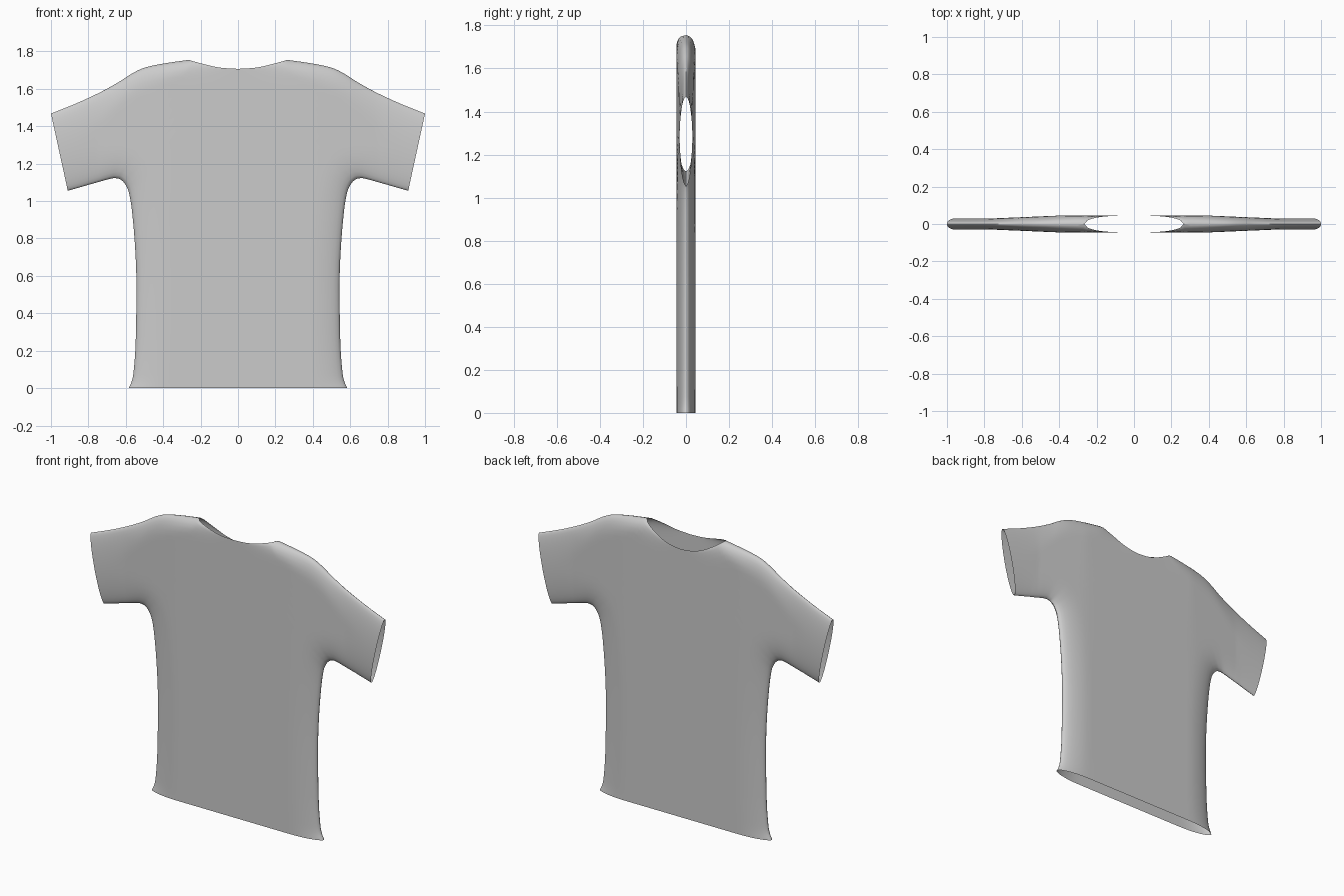
import bpy, bmesh, math
from mathutils import Vector

if "Cube" in bpy.data.objects:
    bpy.data.objects.remove(bpy.data.objects["Cube"])

STEPS = 4      # spline samples per control segment
ACROSS = 20    # samples from upper rail to lower rail


def spline(pts, k=STEPS):
    """Catmull-Rom curve through 2D points."""
    p = [Vector(q) for q in pts]
    p = [2 * p[0] - p[1]] + p + [2 * p[-1] - p[-2]]
    out = []
    for i in range(1, len(p) - 2):
        a, b, c, d = p[i - 1:i + 3]
        for j in range(k):
            t = j / k
            out.append(0.5 * (2 * b + (c - a) * t + (2 * a - 5 * b + 4 * c - d) * t ** 2
                              + (3 * b - a - 3 * c + d) * t ** 3))
    return out + [p[-2]]


def ramp(x, x0, x1, v0, v1):
    t = min(1, max(0, (x - x0) / (x1 - x0)))
    return v0 + (v1 - v0) * t


def rounded(dist, r):
    """Quarter-ellipse edge: 0 at the edge, 1 past distance r."""
    q = 1 - min(1, dist / r)
    return math.sqrt(max(0, 1 - q * q))


NECK = 0.265
# Upper rail: centre line, then neck rim, then shoulder and sleeve top
centre = [(0, 0), (0, .04), (0, .1), (0, .25), (0, .55), (0, .85), (0, 1.2), (0, 1.5), (0, 1.707)]
neck = [(0, 1.707), (.1, 1.714), (.2, 1.737), (NECK, 1.755)]
shoulder = [(NECK, 1.755), (.4, 1.735), (.5, 1.713), (.57, 1.68), (.64, 1.635),
            (.74, 1.58), (.87, 1.52), (1, 1.468)]
# Lower rail: side seam, underarm, sleeve underside
side = [(.585, 0), (.567, .04), (.557, .1), (.547, .25), (.543, .55), (.55, .75), (.566, .94),
        (.582, 1.04), (.60, 1.085), (.615, 1.105), (.632, 1.118), (.65, 1.122), (.67, 1.122),
        (.70, 1.115), (.735, 1.105), (.77, 1.095), (.80, 1.087), (.84, 1.075),
        (.91, 1.055), (1, 1.028)]

upper = spline(centre) + spline(neck)[1:] + spline(shoulder)[1:]
lower = spline(side)
n_centre = len(spline(centre))

bm = bmesh.new()
rows = []
for i, (u, l) in enumerate(zip(upper, lower)):
    # openness of the upper rail: 1 on the centre line, 0 past the neck
    q = min(1, u.x / NECK)
    openness = 1 if i < n_centre else math.sqrt(max(0, 1 - q ** 3))
    dip = 0.033 * (1 - q * q)             # back neckline sits lower
    row = []
    for sign in (-1, 1):
        top = Vector((u.x, u.y * (1 - dip) if sign > 0 else u.y))
        length = (l - top).length
        half = length / 2
        r_up = min(half, ramp(u.x, .3, .8, .10, .22))
        r_low = min(half, ramp(l.x, .62, .8, .16, .22))
        line = []
        for j in range(ACROSS + 1):
            s = 0.5 - 0.5 * math.cos(math.pi * j / ACROSS)
            p = top.lerp(l, s)
            thick = ramp(p.x, .4, .75, .045, .03)
            y = thick * (openness + (1 - openness) * rounded(s * length, r_up))
            y *= rounded((1 - s) * length, r_low)
            line.append((p.x, sign * y, p.y))
        row += line if sign < 0 else line[-2::-1]
    rows.append([bm.verts.new(c) for c in row])

for a, b in zip(rows, rows[1:]):
    for j in range(len(a) - 1):
        bm.faces.new((a[j], a[j + 1], b[j + 1], b[j]))
bmesh.ops.remove_doubles(bm, verts=bm.verts[:], dist=1e-5)
bmesh.ops.recalc_face_normals(bm, faces=bm.faces[:])

# Shirt shell, mirrored across the middle
mesh = bpy.data.meshes.new("short_sleeve_shirt")
bm.to_mesh(mesh)
bm.free()
shirt = bpy.data.objects.new("short_sleeve_shirt", mesh)
bpy.context.collection.objects.link(shirt)
mirror = shirt.modifiers.new("Mirror", 'MIRROR')
mirror.use_clip = True
mirror.merge_threshold = 0.0005

bpy.context.view_layer.objects.active = shirt
shirt.select_set(True)
bpy.ops.object.shade_smooth_by_angle(angle=math.radians(50))
